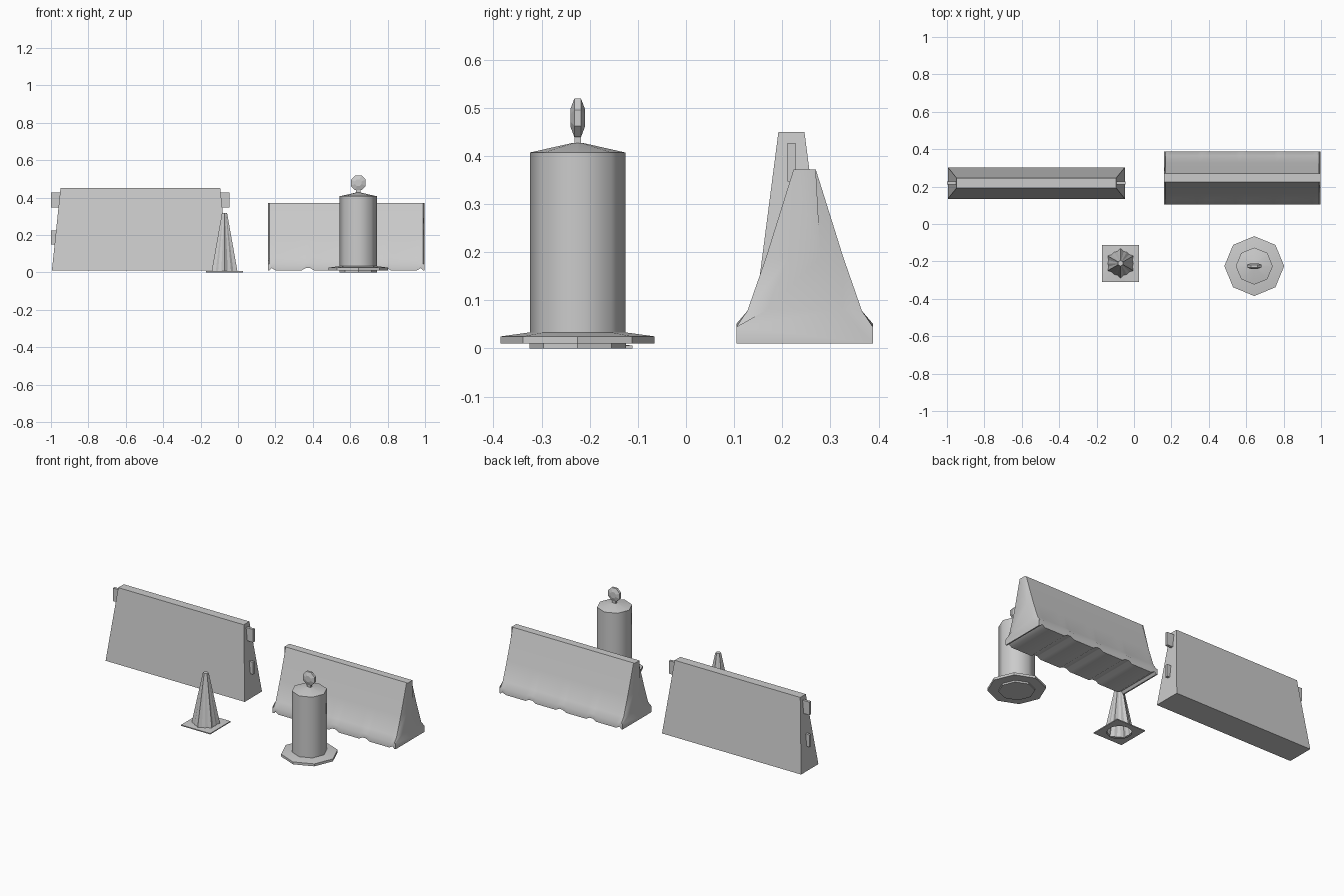
import bpy, math
from mathutils import Vector

if "Cube" in bpy.data.objects:
    bpy.data.objects.remove(bpy.data.objects["Cube"])


def finish(name, verts, faces, smooth=None):
    me = bpy.data.meshes.new(name)
    me.from_pydata(verts, [], faces)
    ob = bpy.data.objects.new(name, me)
    bpy.context.collection.objects.link(ob)
    bpy.ops.object.select_all(action='DESELECT')
    ob.select_set(True)
    bpy.context.view_layer.objects.active = ob
    bpy.ops.object.mode_set(mode='EDIT')
    bpy.ops.mesh.select_all(action='SELECT')
    bpy.ops.mesh.normals_make_consistent(inside=False)
    bpy.ops.object.mode_set(mode='OBJECT')
    if smooth:
        bpy.ops.object.shade_smooth_by_angle(angle=math.radians(smooth))
    return ob


def loft(name, rings, smooth=None, cap_start=True, cap_end=True):
    n = len(rings[0])
    verts = [Vector(p) for r in rings for p in r]
    faces = [(k * n + i, k * n + (i + 1) % n, (k + 1) * n + (i + 1) % n, (k + 1) * n + i)
             for k in range(len(rings) - 1) for i in range(n)]
    if cap_start:
        faces.append(tuple(range(n))[::-1])
    if cap_end:
        faces.append(tuple(range((len(rings) - 1) * n, len(rings) * n)))
    return finish(name, verts, faces, smooth)


def rect(cx, cy, hx, hy, z):
    return [(cx + a * hx, cy + b * hy, z) for a, b in ((-1, -1), (1, -1), (1, 1), (-1, 1))]


def box(name, x0, x1, y0, y1, z0, z1):
    cx, cy, hx, hy = (x0 + x1) / 2, (y0 + y1) / 2, (x1 - x0) / 2, (y1 - y0) / 2
    return loft(name, [rect(cx, cy, hx, hy, z0), rect(cx, cy, hx, hy, z1)])


# plain tapered barrier with connector tabs
BX, BY = -0.522, 0.219
loft("tapered_barrier", [rect(BX, BY, 0.473, 0.084, 0.01), rect(BX, BY, 0.427, 0.027, 0.45)])
for side, s in (("left", -1), ("right", 1)):
    for level, z0, z1 in (("upper", 0.347, 0.427), ("lower", 0.15, 0.225)):
        xa, xb = sorted((BX + s * 0.42, BX + s * 0.477))
        box(f"{side}_{level}_tab", xa, xb, 0.211, 0.227, z0, z1)

# flared barrier: flat sides, concave end profiles, raised gaps between feet
FY = 0.2465
slab = [(0.1415, 0.01), (0.1415, 0.045), (0.119, 0.078), (0.08, 0.19), (0.023, 0.372)]
ends = [(0.1415, 0.01), (0.1415, 0.045), (0.079, 0.08), (0.033, 0.19), (0.023, 0.372)]


def section(x, half, lift=0.0):
    pts = [(a, z + (lift if i == 0 else lift * 0.5 if i == 1 else 0))
           for i, (a, z) in enumerate(half)]
    return [(x, FY - a, z) for a, z in pts] + [(x, FY + a, z) for a, z in reversed(pts)]


X0, X1 = 0.16, 0.998
rings = [section(X0, ends), section(X0 + 0.008, slab)]
pitch = (X1 - X0 - 0.016) / 4
for i in range(4):
    a = X0 + 0.008 + i * pitch
    rings += [section(a + 0.012, slab, 0.013), section(a + 0.034, slab),
              section(a + pitch - 0.034, slab), section(a + pitch - 0.012, slab, 0.013)]
rings += [section(X1 - 0.008, slab), section(X1, ends)]
loft("flared_barrier", rings, 40)

# traffic cone: square foot and pleated six-sided body, open underneath
CX, CY, N = -0.072, -0.21, 24


def cone_ring(kind, r, z):
    out = []
    for i in range(N):
        t = math.tau * i / N
        c, s = math.cos(t), math.sin(t)
        if kind == "square":
            k = r / max(abs(c), abs(s))
        elif kind == "pleat":
            d = (t - math.pi / 6) % (math.pi / 3) - math.pi / 6
            k = r * math.cos(math.pi / 6) / math.cos(d)
            if i % 4 in (1, 3):
                k *= 0.93
        else:
            k = r
        out.append((CX + k * c, CY + k * s, z))
    return out


loft("traffic_cone", [cone_ring("round", 0.068, 0), cone_ring("square", 0.099, 0),
                      cone_ring("square", 0.099, 0.006), cone_ring("pleat", 0.079, 0.008),
                      cone_ring("pleat", 0.016, 0.317)], None, cap_start=False)

# octagonal drum
DX, DY = 0.643, -0.225


def octagon(r, z):
    return [(DX + r * math.cos(math.tau * i / 8), DY + r * math.sin(math.tau * i / 8), z)
            for i in range(8)]


loft("drum_base", [octagon(r, z) for r, z in
                   ((0.1, 0), (0.1, 0.01), (0.16, 0.01), (0.16, 0.025), (0.095, 0.034))], 30)
loft("drum_body", [octagon(r, z) for r, z in
                   ((0.099, 0.03), (0.099, 0.407), (0.01, 0.427))], 50)

# lens-shaped handle on a short neck
box("handle_neck", DX - 0.012, DX + 0.012, DY - 0.007, DY + 0.007, 0.42, 0.45)


def disc(r, dy):
    return [(DX + r * math.cos(math.tau * (i + 0.5) / 8), DY + dy,
             0.479 + r * math.sin(math.tau * (i + 0.5) / 8)) for i in range(8)]


loft("drum_handle", [disc(0.02, -0.015), disc(0.043, -0.007),
                     disc(0.043, 0.007), disc(0.02, 0.015)])
